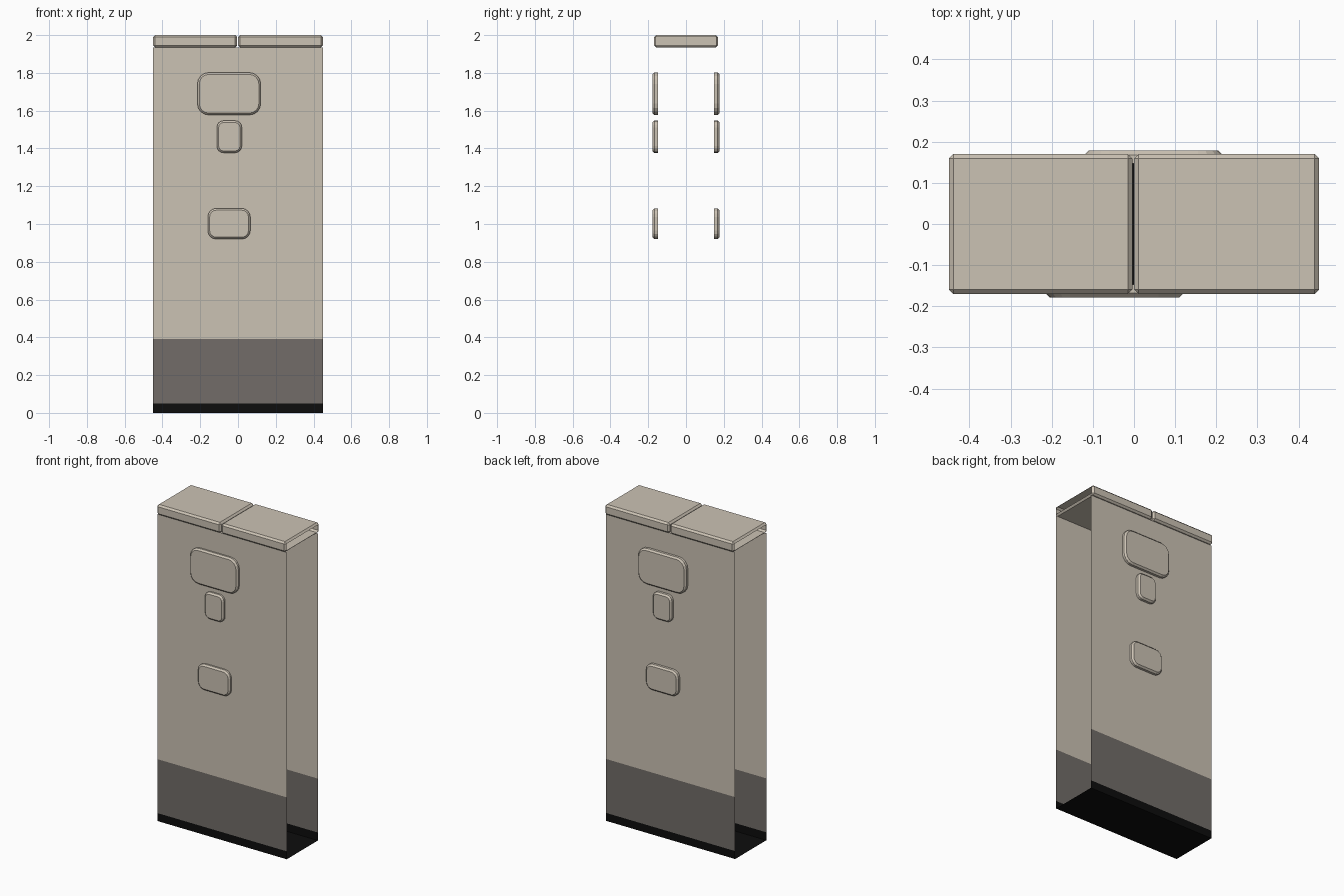
import bpy, bmesh, math

if "Cube" in bpy.data.objects:
    bpy.data.objects.remove(bpy.data.objects["Cube"])


def material(name, rgb):
    m = bpy.data.materials.new(name)
    m.diffuse_color = (*rgb, 1)
    m.use_nodes = True
    m.node_tree.nodes["Principled BSDF"].inputs["Base Color"].default_value = m.diffuse_color
    return m


TAN = material("warm plaster", (0.60, 0.54, 0.455))
GREY = material("dark grey band", (0.168, 0.152, 0.138))
BLACK = material("black base", (0.004, 0.004, 0.004))


def finish(name, bm, mats):
    me = bpy.data.meshes.new(name)
    bm.to_mesh(me)
    bm.free()
    for m in mats:
        me.materials.append(m)
    ob = bpy.data.objects.new(name, me)
    bpy.context.collection.objects.link(ob)
    return ob


# Wall shell: two sheets joined by a floor, open at both ends, coloured by height
W, YF, YB = 0.45, -0.157, 0.153
LEVELS = [1.935, 0.39, 0.05, 0.0]
path = [(YF, z) for z in LEVELS] + [(YB, z) for z in reversed(LEVELS)]
bm = bmesh.new()
rows = [[bm.verts.new((x, y, z)) for x in (-W, W)] for y, z in path]
for a, b in zip(rows, rows[1:]):
    f = bm.faces.new((a[0], b[0], b[1], a[1]))
    h = f.calc_center_median().z
    f.material_index = 0 if h > 0.39 else 1 if h > 0.05 else 2
finish("wall_shell", bm, [TAN, GREY, BLACK])


# Chamfered coping slabs, each left open at its outer end
def coping(name, x0, x1, outer):
    bm = bmesh.new()
    bmesh.ops.create_cube(bm, size=1)
    for v in bm.verts:
        v.co.x = (x0 + x1) / 2 + v.co.x * (x1 - x0)
        v.co.y *= 0.34
        v.co.z = 1.9675 + v.co.z * 0.065
    bmesh.ops.bevel(bm, geom=bm.edges[:], offset=0.011, segments=1,
                    affect='EDGES', profile=0.5)
    bm.normal_update()
    ends = [f for f in bm.faces if f.normal.x * outer > 0.99]
    bmesh.ops.delete(bm, geom=ends, context='FACES')
    finish(name, bm, [TAN])


coping("coping_left", -W, -0.004, -1)
coping("coping_right", 0.0, W, 1)


# Raised rounded stones: outer chamfer, repeated on the back by a half turn
def rounded(cx, cz, w, h, r, inset):
    pts = []
    rr = max(r - inset, 0.005)
    for k, (sx, sz) in enumerate([(1, 1), (-1, 1), (-1, -1), (1, -1)]):
        for i in range(5):
            a = math.pi / 2 * (k + i / 4)
            pts.append((cx + sx * (w / 2 - r) + rr * math.cos(a),
                        cz + sz * (h / 2 - r) + rr * math.sin(a)))
    return pts


def stone(name, x0, x1, z0, z1, r, side):
    bm = bmesh.new()
    rings = []
    for y, inset in ((-0.147, 0), (-0.168, 0), (-0.178, 0.010)):
        pts = rounded((x0 + x1) / 2, (z0 + z1) / 2, x1 - x0, z1 - z0, r, inset)
        rings.append([bm.verts.new((x * side, y * side, z)) for x, z in pts])
    for a, b in zip(rings, rings[1:]):
        for i in range(len(a)):
            j = (i + 1) % len(a)
            bm.faces.new((a[i], a[j], b[j], b[i]))
    bm.faces.new(rings[0])
    bm.faces.new(rings[-1])
    bmesh.ops.recalc_face_normals(bm, faces=bm.faces[:])
    finish(name, bm, [TAN])


STONES = [("large_stone", -0.215, 0.12, 1.577, 1.802, 0.06),
          ("small_stone", -0.112, 0.02, 1.377, 1.547, 0.035),
          ("medium_stone", -0.16, 0.065, 0.92, 1.083, 0.045)]
for side, label in ((1, "front"), (-1, "back")):
    for n, *dims in STONES:
        stone(f"{n}_{label}", *dims, side)
